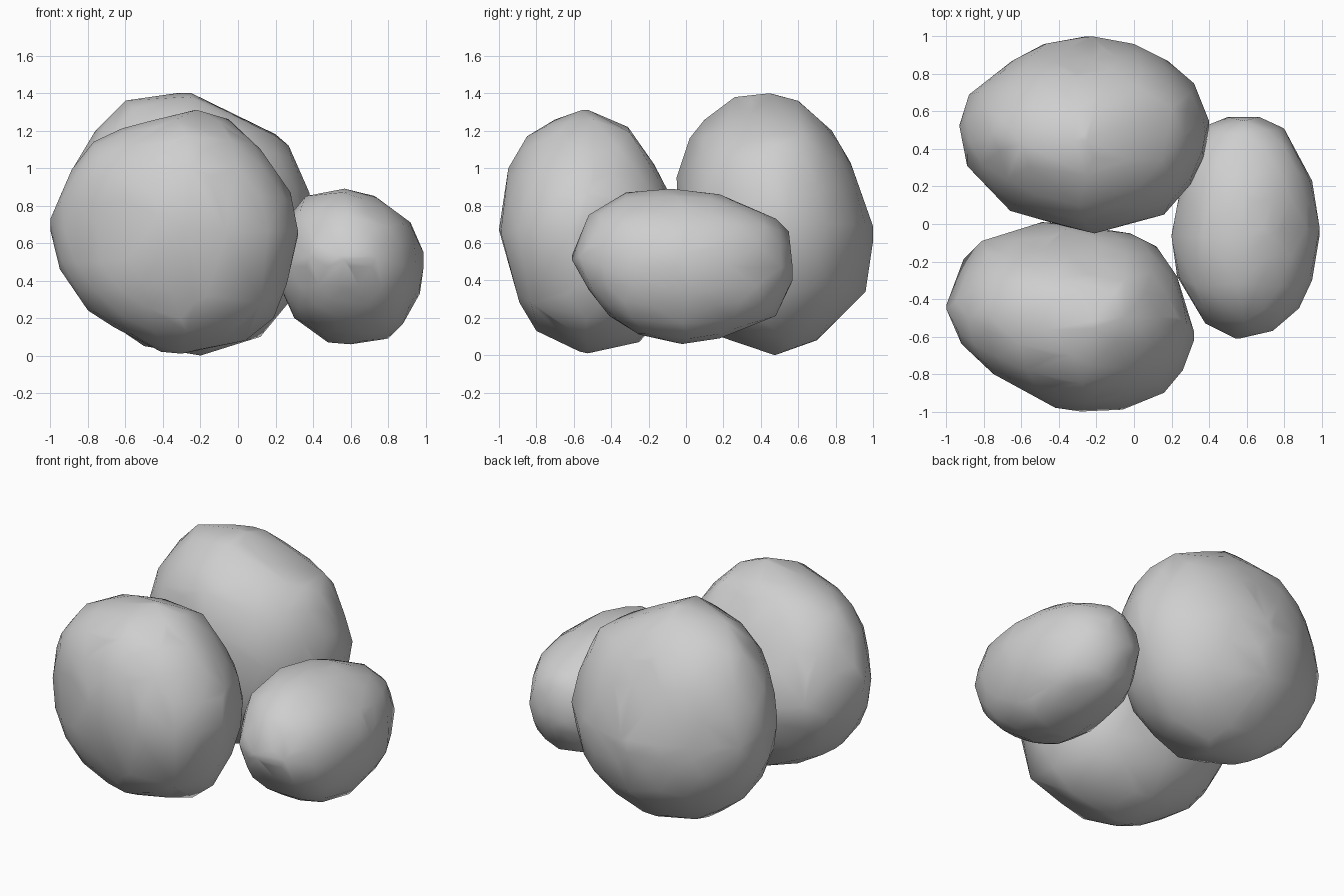
import bpy, bmesh, math
from mathutils import Vector

if "Cube" in bpy.data.objects:
    bpy.data.objects.remove(bpy.data.objects["Cube"])

stone = bpy.data.materials.new("stone grey")
stone.diffuse_color = (0.62, 0.62, 0.62, 1)
stone.use_nodes = True
stone.node_tree.nodes["Principled BSDF"].inputs["Base Color"].default_value = stone.diffuse_color


def radius_function(outline, c, h):
    """Radius by angle of an outline polygon, in units of the half sizes h around c."""
    pts = []
    for u, v in outline:
        a, b = (u - c[0]) / h[0], (v - c[1]) / h[1]
        pts.append((math.atan2(b, a), math.hypot(a, b)))
    pts.sort()
    pts = [(pts[-1][0] - math.tau, pts[-1][1])] + pts + [(pts[0][0] + math.tau, pts[0][1])]

    def radius(a, b):
        ang = math.atan2(b, a)
        for (a0, r0), (a1, r1) in zip(pts, pts[1:]):
            if a0 <= ang <= a1:
                div = r0 * math.sin(ang - a0) + r1 * math.sin(a1 - ang)
                return r0 * r1 * math.sin(a1 - a0) / div if div > 1e-6 else r0
        return 1.0
    return radius


def rock(name, low, high, top, front, side, corners=(), plump=0.1):
    """Boulder blended from its top, front and side outlines, with chipped corners."""
    low, high = Vector(low), Vector(high)
    c, h = (low + high) / 2, (high - low) / 2
    planes = [(i, j, o, radius_function(o, (c[i], c[j]), (h[i], h[j])))
              for i, j, o in ((0, 1, top), (0, 2, front), (1, 2, side))]
    ball = bmesh.new()
    bmesh.ops.create_icosphere(ball, subdivisions=3, radius=1)
    cloud = []
    for v in ball.verts:
        d = v.co.normalized()
        q = [(d[i] ** 2 + d[j] ** 2) / radius(d[i], d[j]) ** 2 for i, j, o, radius in planes]
        # rounded blend, kept inside all three outlines
        blend = (sum(q) / 2) ** (1 - plump) * max(q) ** plump
        cloud.append(d * min(blend ** -0.5, max(q) ** -0.5))
    ball.free()
    # outline corners, placed at the depth of the blended shape's edge
    extra = []
    for i, j, o, radius in planes:
        k = 3 - i - j
        for u, v in o:
            p = Vector((0, 0, 0))
            p[i], p[j] = (u - c[i]) / h[i], (v - c[j]) / h[j]
            n = p.normalized()
            edge = sorted(cloud, key=lambda s: -s.dot(n))[:4]
            p[k] = sum(s[k] for s in edge) / 4
            extra.append(p)
    # hull of everything
    bm = bmesh.new()
    for p in cloud + extra:
        bm.verts.new([c[k] + p[k] * h[k] for k in range(3)])
    for p in corners:
        bm.verts.new(p)
    bmesh.ops.remove_doubles(bm, verts=bm.verts[:], dist=0.03)
    bmesh.ops.convex_hull(bm, input=bm.verts[:])
    bmesh.ops.delete(bm, geom=[v for v in bm.verts if not v.link_faces], context='VERTS')
    bmesh.ops.recalc_face_normals(bm, faces=bm.faces[:])
    for f in bm.faces:
        f.smooth = True
    me = bpy.data.meshes.new(name)
    bm.to_mesh(me)
    bm.free()
    me.materials.append(stone)
    bpy.context.collection.objects.link(bpy.data.objects.new(name, me))


# front left boulder, with a ridge along its upper right
rock("front_boulder", (-1, -1, 0.01), (0.32, 0.01, 1.31),
     top=[(-1, -.43), (-.91, -.19), (-.81, -.09), (-.49, .01), (-.02, -.05), (.12, -.12), (.23, -.28),
          (.32, -.62), (.26, -.78), (.16, -.9), (-.06, -.99), (-.42, -.98), (-.75, -.8), (-.92, -.64)],
     front=[(-1, .73), (-.9, .98), (-.77, 1.14), (-.6, 1.22), (-.22, 1.31), (-.05, 1.26), (.12, 1.1),
            (.28, .87), (.32, .64), (.26, .38), (.19, .2), (.04, .08), (-.3, .01), (-.41, .02),
            (-.66, .15), (-.8, .24), (-.95, .46)],
     side=[(-1, .67), (-.95, 1), (-.85, 1.17), (-.7, 1.26), (-.52, 1.31), (-.31, 1.22), (-.17, 1.02),
           (-.03, .75), (0, .52), (-.1, .24), (-.25, .07), (-.57, .02), (-.8, .13), (-.89, .28)],
     corners=[(-.05, -.3, 1.19), (-.05, -.67, 1.2), (.12, -.83, .28)])

# back left boulder, the tallest
rock("back_boulder", (-.93, -.05, 0), (.4, 1, 1.4),
     top=[(-.93, .53), (-.88, .69), (-.65, .87), (-.48, .96), (-.26, 1), (0, .96), (.18, .87), (.32, .75),
          (.4, .55), (.37, .35), (.3, .21), (.16, .05), (-.18, -.04), (-.38, -.01), (-.66, .07), (-.89, .31)],
     front=[(-.93, .75), (-.88, 1), (-.76, 1.2), (-.6, 1.36), (-.25, 1.4), (.2, 1.17), (.27, 1.12), (.38, .87),
            (.4, .65), (.31, .33), (.12, .1), (-.2, 0), (-.5, .05), (-.75, .22), (-.9, .48)],
     side=[(-.05, .95), (.02, 1.16), (.1, 1.26), (.26, 1.38), (.45, 1.4), (.6, 1.36), (.78, 1.2), (.88, 1.03),
           (1, .69), (.96, .34), (.7, .08), (.49, .01), (.18, .1), (.02, .35), (-.04, .65)],
     corners=[(.2, .62, 1.18)])

# small long boulder on the right, the fullest in shape
rock("small_boulder", (.2, -.61, .06), (.99, .57, .89), plump=0.25,
     top=[(.2, -.06), (.24, .15), (.3, .37), (.4, .53), (.5, .57), (.67, .57), (.8, .51), (.95, .23),
          (.99, -.06), (.95, -.3), (.88, -.45), (.74, -.57), (.54, -.61), (.38, -.53), (.23, -.28)],
     front=[(.2, .6), (.28, .75), (.36, .85), (.57, .89), (.73, .85), (.92, .71), (.99, .55), (.97, .33),
            (.88, .17), (.8, .09), (.6, .06), (.48, .07), (.3, .2), (.21, .4)],
     side=[(-.61, .51), (-.52, .75), (-.32, .87), (-.08, .89), (.18, .86), (.48, .73), (.55, .66), (.57, .4),
           (.48, .21), (.18, .09), (-.07, .07), (-.25, .11), (-.41, .21), (-.52, .35)],
     corners=[(.4, .37, .2), (.33, -.33, .77)])
